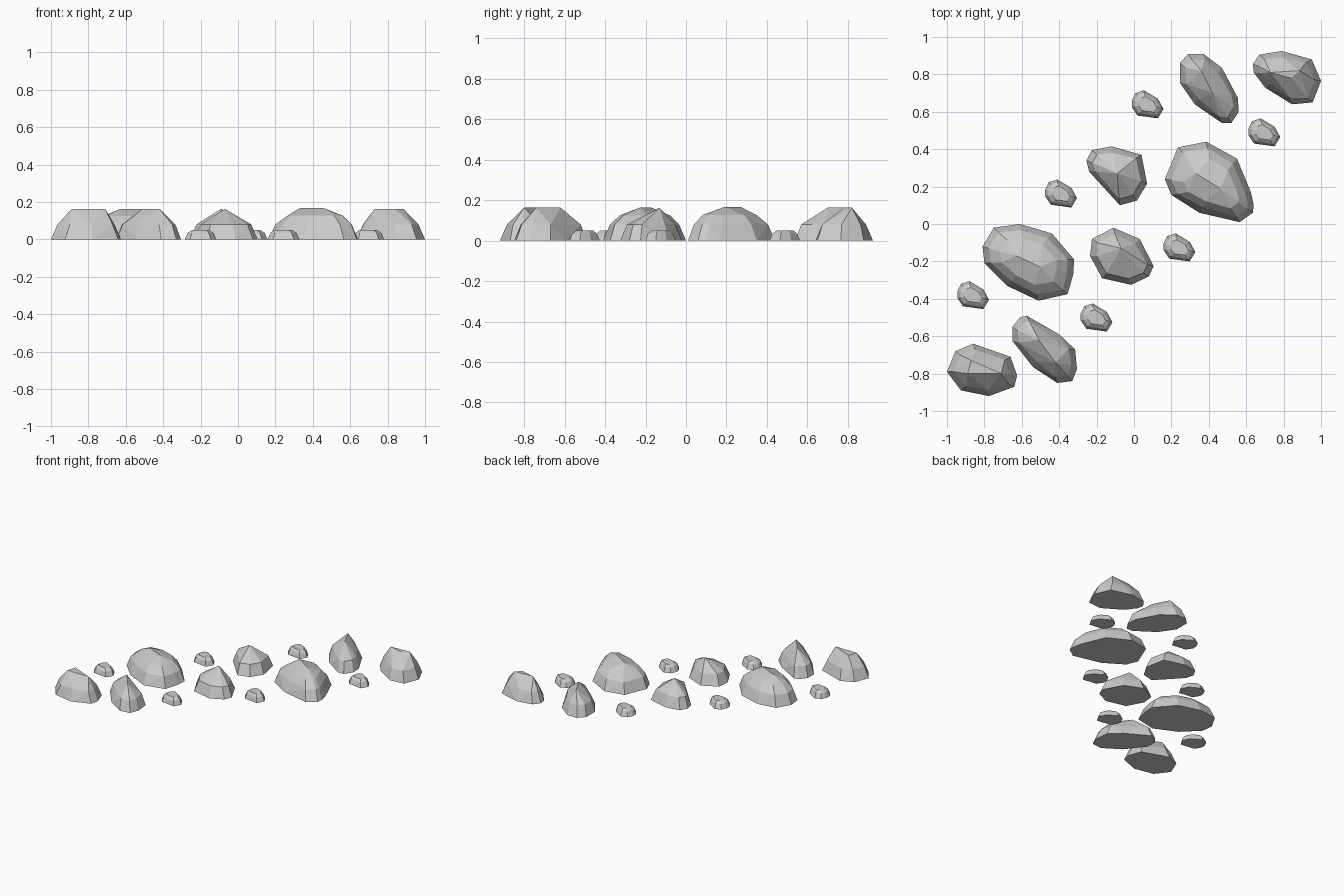
import bpy, bmesh, math
from mathutils import Vector

if "Cube" in bpy.data.objects:
    bpy.data.objects.remove(bpy.data.objects["Cube"])


def stone(name, outline, crest, height=0.163, wall=0.08, inset=0.035, dome=0.0):
    """Faceted stone: footprint, slightly inset shoulder, optional dome ring, crest."""
    c = sum((Vector(p) for p in outline), Vector((0, 0))) / len(outline)
    pts = []
    for p in outline:
        v = Vector(p)
        s = v + (c - v).normalized() * inset
        pts += [(v.x, v.y, 0), (s.x, s.y, wall)]
        if dome:
            d = c + (s - c) * dome
            pts.append((d.x, d.y, wall + (height - wall) * 0.55))
    pts += [(x, y, height) for x, y in crest]
    bm = bmesh.new()
    for p in pts:
        bm.verts.new(p)
    res = bmesh.ops.convex_hull(bm, input=bm.verts[:])
    junk = {g for g in res["geom_interior"] + res["geom_unused"]
            if isinstance(g, bmesh.types.BMVert)}
    bmesh.ops.delete(bm, geom=list(junk), context='VERTS')
    bmesh.ops.dissolve_limit(bm, angle_limit=math.radians(3),
                             verts=bm.verts[:], edges=bm.edges[:])
    bmesh.ops.recalc_face_normals(bm, faces=bm.faces[:])
    me = bpy.data.meshes.new(name)
    bm.to_mesh(me)
    bm.free()
    ob = bpy.data.objects.new(name, me)
    bpy.context.collection.objects.link(ob)
    return ob


# Large flat-topped stones
stone("large_stone_left",
      [(-.81, -.12), (-.75, -.02), (-.61, 0), (-.44, -.05), (-.32, -.19),
       (-.325, -.27), (-.355, -.375), (-.51, -.41), (-.68, -.33), (-.80, -.21)],
      [(-.63, -.17), (-.50, -.23)], dome=0.72)
stone("large_stone_right",
      [(.165, .24), (.235, .41), (.385, .44), (.55, .35), (.625, .17),
       (.64, .10), (.635, .06), (.565, .01), (.35, .06), (.20, .155)],
      [(.33, .27), (.46, .19)], height=.167, dome=0.72)

# Corner stones with long crests
stone("corner_stone_left",
      [(-1, -.79), (-.955, -.68), (-.86, -.64), (-.66, -.71), (-.625, -.81),
       (-.64, -.87), (-.775, -.92), (-.925, -.89)],
      [(-.87, -.73), (-.89, -.80), (-.71, -.80)])
stone("corner_stone_right",
      [(.635, .855), (.67, .905), (.79, .925), (.95, .88), (1, .765),
       (.955, .65), (.845, .64), (.70, .73), (.64, .81)],
      [(.73, .81), (.84, .78), (.885, .82)])

# Slender ridged stones
stone("slender_stone_left",
      [(-.65, -.55), (-.61, -.50), (-.575, -.49), (-.40, -.59), (-.315, -.67),
       (-.305, -.775), (-.33, -.84), (-.41, -.85), (-.54, -.765), (-.65, -.625)],
      [(-.51, -.62), (-.42, -.74)])
stone("slender_stone_right",
      [(.245, .86), (.29, .91), (.37, .91), (.47, .835), (.555, .675),
       (.56, .60), (.52, .54), (.47, .54), (.325, .64), (.245, .755)],
      [(.36, .82), (.42, .70)])

# Peaked stones
stone("peaked_stone_back",
      [(-.255, .34), (-.225, .395), (-.12, .415), (.04, .37), (.07, .215),
       (.015, .125), (-.075, .10), (-.24, .28)],
      [(-.09, .27)])
stone("peaked_stone_front",
      [(-.235, -.17), (-.225, -.08), (-.11, -.02), (.03, -.08), (.105, -.225),
       (.08, -.28), (-.015, -.325), (-.17, -.29)],
      [(-.07, -.13)])

# Pebbles share one shape around their centre
PEBBLE = [(-.085, .02), (-.065, .06), (-.02, .075), (.055, .03),
          (.085, -.025), (.055, -.075), (-.055, -.06), (-.085, -.015)]
centres = [(-.86, -.38), (-.20, -.50), (.243, -.125),
           (-.39, .163), (.073, .64), (.697, .49)]
for i, (cx, cy) in enumerate(centres, 1):
    stone(f"pebble_{i}", [(cx + x, cy + y) for x, y in PEBBLE],
          [(cx + x * .55, cy + y * .55) for x, y in PEBBLE],
          height=.05, wall=.035, inset=.016)
